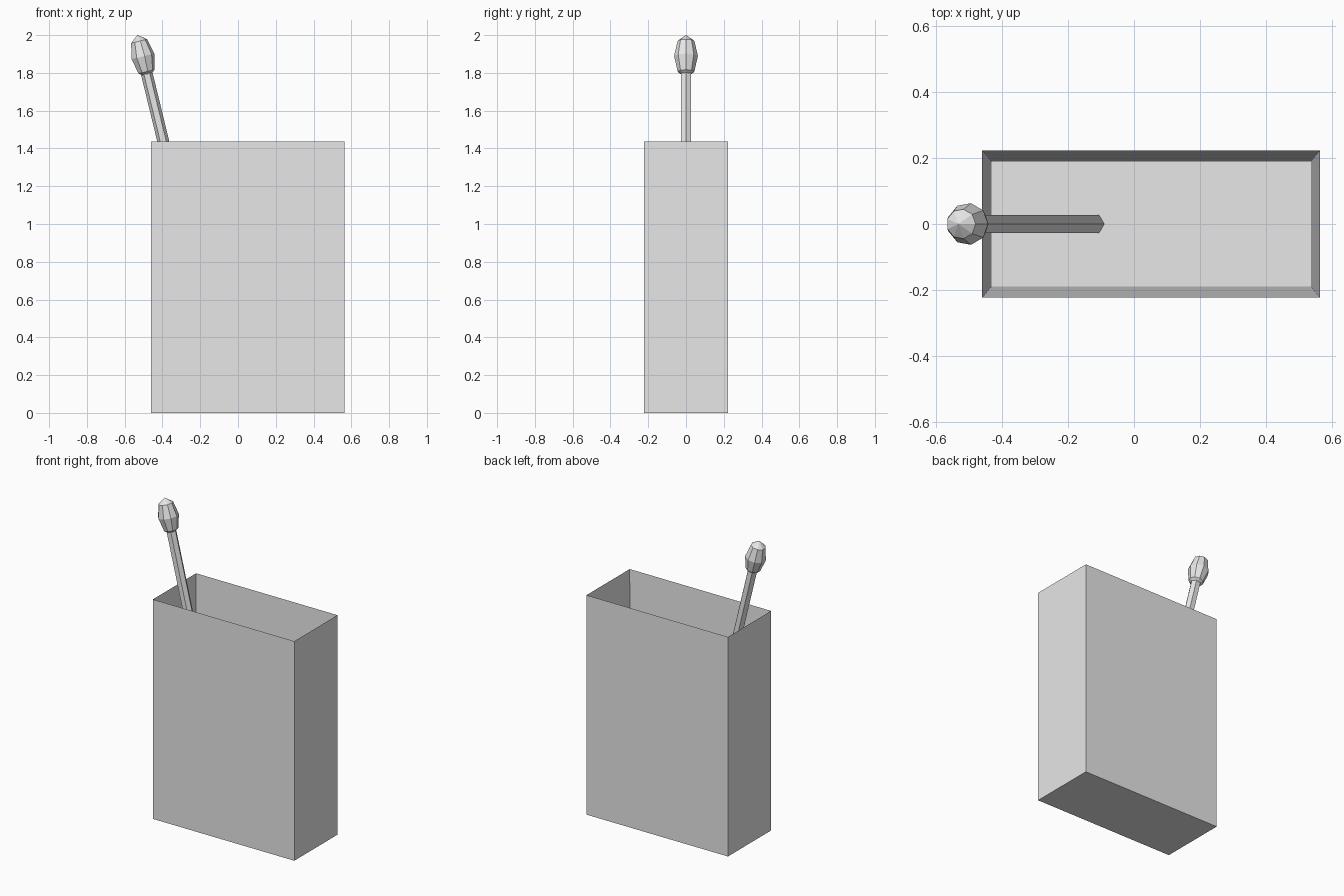
import bpy
import bmesh
from math import atan2, cos
from mathutils import Matrix, Vector

default = bpy.data.objects.get("Cube")
if default:
    bpy.data.objects.remove(default, do_unlink=True)

grey = bpy.data.materials.new("light_grey")
grey.use_nodes = True
colour = (0.8, 0.8, 0.8, 1)
grey.diffuse_color = colour
grey.node_tree.nodes["Principled BSDF"].inputs["Base Color"].default_value = colour


def add_object(name, bm):
    """Turn a bmesh into a flat shaded grey object."""
    bmesh.ops.recalc_face_normals(bm, faces=bm.faces)
    mesh = bpy.data.meshes.new(name)
    bm.to_mesh(mesh)
    bm.free()
    mesh.materials.append(grey)
    obj = bpy.data.objects.new(name, mesh)
    bpy.context.collection.objects.link(obj)
    return obj


# Open box: knife-edged rim, inner walls tapering to a raised floor
WIDTH, DEPTH, HEIGHT = 1.025, 0.447, 1.438
CENTRE_X, FLOOR_Z = 0.052, 0.31
INSET_X, INSET_Y = 0.028, 0.034

bm = bmesh.new()
bmesh.ops.create_cube(bm, size=1, matrix=Matrix.Translation((CENTRE_X, 0, HEIGHT / 2))
                      @ Matrix.Diagonal((WIDTH, DEPTH, HEIGHT, 1)))
bm.faces.ensure_lookup_table()
top = max(bm.faces, key=lambda f: f.calc_center_median().z)
rim = list(top.verts)
bm.faces.remove(top)
floor = []
for v in rim:
    side_x = 1 if v.co.x > CENTRE_X else -1
    side_y = 1 if v.co.y > 0 else -1
    floor.append(bm.verts.new((v.co.x - side_x * INSET_X, v.co.y - side_y * INSET_Y, FLOOR_Z)))
for i in range(4):
    j = (i + 1) % 4
    bm.faces.new((rim[i], rim[j], floor[j], floor[i]))
bm.faces.new(floor)
add_object("open_box", bm)

# Leaning stick: six-sided rod from the floor up into the head
HEAD = Vector((-0.505, 0, 1.887))
SLOPE = 0.243
tilt = -atan2(SLOPE, 1)
lean = Matrix.Rotation(tilt, 4, "Y")
length = (HEAD.z - FLOOR_Z + 0.01) / cos(tilt)

bm = bmesh.new()
bmesh.ops.create_cone(bm, cap_ends=True, segments=6, radius1=0.031, radius2=0.031, depth=length)
for v in bm.verts:
    v.co.z -= length / 2
# Turn one corner of the rod towards +x
corner = bm.verts[:][0].co
bm.transform(Matrix.Rotation(-atan2(corner.y, corner.x), 4, "Z"))
bm.transform(Matrix.Translation(HEAD) @ lean)
add_object("stick", bm)

# Faceted head: stretched nine-sided ball
bm = bmesh.new()
bmesh.ops.create_uvsphere(bm, u_segments=9, v_segments=4, radius=1)
corner = max(bm.verts, key=lambda v: v.co.xy.length).co
bm.transform(Matrix.Rotation(-atan2(corner.y, corner.x), 4, "Z"))
bm.transform(Matrix.Translation(HEAD) @ lean @ Matrix.Diagonal((0.064, 0.064, 0.117, 1)))
add_object("stick_head", bm)
